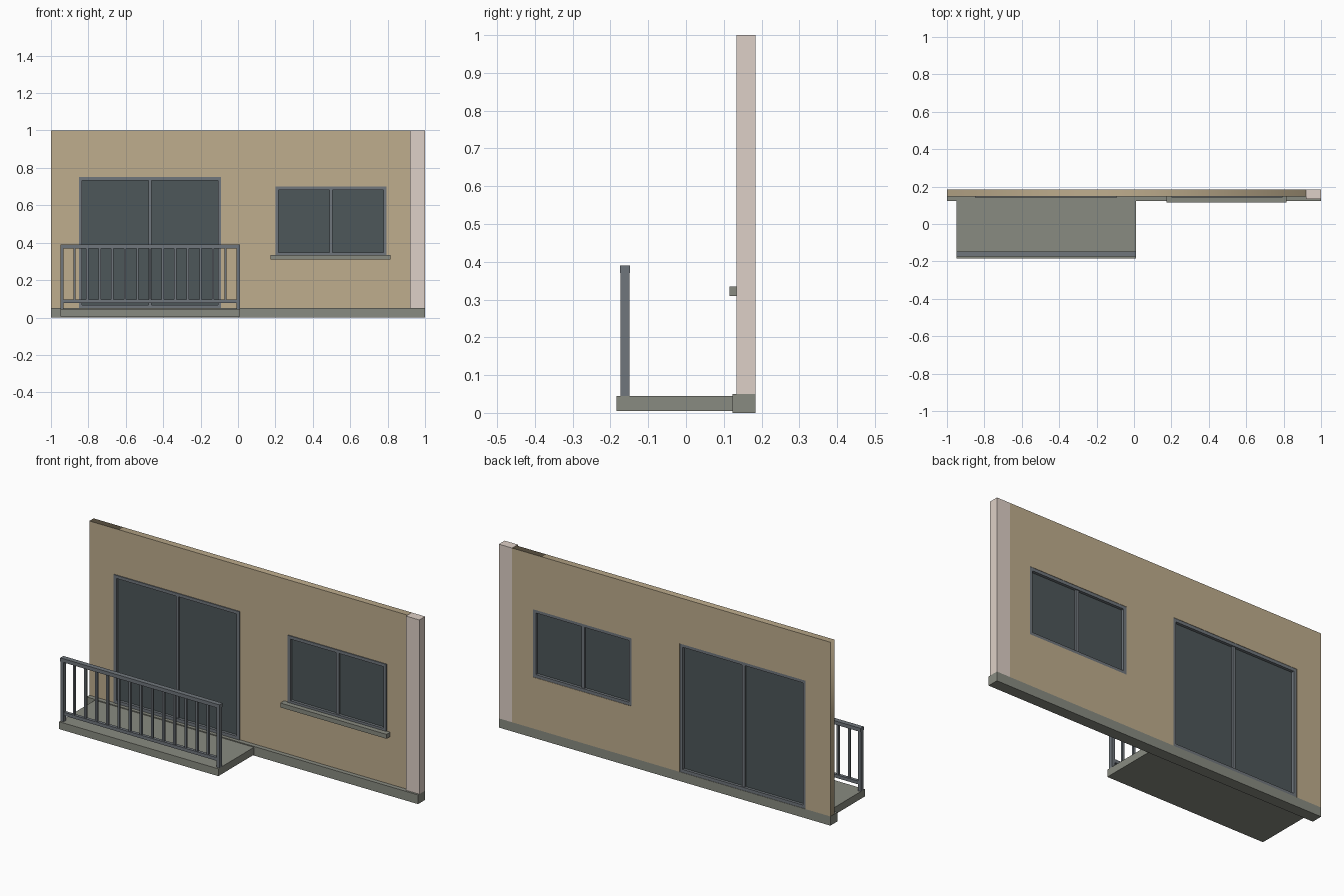
import bpy, bmesh
from mathutils import Vector

if "Cube" in bpy.data.objects:
    bpy.data.objects.remove(bpy.data.objects["Cube"])


def mat(name, r, g, b):
    m = bpy.data.materials.new(name)
    m.diffuse_color = (r, g, b, 1)
    m.use_nodes = True
    m.node_tree.nodes["Principled BSDF"].inputs["Base Color"].default_value = m.diffuse_color
    return m


PLASTER = mat("plaster", 0.52, 0.42, 0.27)
PALE = mat("pale_plaster", 0.73, 0.63, 0.57)
METAL = mat("grey_metal", 0.16, 0.18, 0.20)
GLASS = mat("dark_glass", 0.075, 0.095, 0.10)
STONE = mat("concrete", 0.25, 0.26, 0.22)


def boxes(name, material, *spans):
    """One object made of boxes, each given as x0, x1, y0, y1, z0, z1."""
    bm = bmesh.new()
    for x0, x1, y0, y1, z0, z1 in spans:
        vs = bmesh.ops.create_cube(bm, size=1)["verts"]
        bmesh.ops.scale(bm, vec=(x1 - x0, y1 - y0, z1 - z0), verts=vs)
        bmesh.ops.translate(bm, vec=Vector((x0 + x1, y0 + y1, z0 + z1)) / 2, verts=vs)
    me = bpy.data.meshes.new(name)
    bm.to_mesh(me)
    bm.free()
    me.materials.append(material)
    ob = bpy.data.objects.new(name, me)
    bpy.context.collection.objects.link(ob)
    return ob


def extruded(name, material, outlines, y0, y1):
    """Filled x-z outlines (inner ones are holes) extruded along y."""
    cu = bpy.data.curves.new(name, "CURVE")
    cu.dimensions = "2D"
    cu.fill_mode = "BOTH"
    cu.extrude = (y1 - y0) / 2
    for pts in outlines:
        sp = cu.splines.new("POLY")
        sp.points.add(len(pts) - 1)
        for p, (x, z) in zip(sp.points, pts):
            p.co = (x, z, 0, 1)
        sp.use_cyclic_u = True
    cu.materials.append(material)
    ob = bpy.data.objects.new(name, cu)
    ob.rotation_euler.x = 1.5707963
    ob.location.y = (y0 + y1) / 2
    bpy.context.collection.objects.link(ob)
    bpy.ops.object.select_all(action="DESELECT")
    ob.select_set(True)
    bpy.context.view_layer.objects.active = ob
    bpy.ops.object.convert(target="MESH")


def glazing(name, x0, x1, z0, z1, w=0.017):
    """Frame with central mullion and two panes."""
    ya, yb, xm = 0.142, 0.182, (x0 + x1) / 2
    boxes(name + "_frame", METAL,
          (x0, x0 + w, ya, yb, z0, z1), (x1 - w, x1, ya, yb, z0, z1),
          (x0 + w, x1 - w, ya, yb, z1 - w, z1), (x0 + w, x1 - w, ya, yb, z0, z0 + w),
          (xm - w / 2, xm + w / 2, ya + 0.005, yb - 0.005, z0 + w, z1 - w))
    for side, a, b in (("left", x0 + w, xm - w / 2), ("right", xm + w / 2, x1 - w)):
        boxes(f"{name}_{side}_pane", GLASS, (a, b, 0.157, 0.167, z0 + w, z1 - w))


# Wall with door notch and window opening
DX0, DX1, DZ = -0.85, -0.09, 0.75
WX0, WX1, WZ0, WZ1 = 0.20, 0.795, 0.33, 0.70
extruded("wall", PLASTER, [
    [(-1, 0.05), (DX0, 0.05), (DX0, DZ), (DX1, DZ), (DX1, 0.05), (0.92, 0.05), (0.92, 1), (-1, 1)],
    [(WX0, WZ0), (WX1, WZ0), (WX1, WZ1), (WX0, WZ1)]], 0.147, 0.184)
boxes("corner_pillar", PALE, (0.92, 1, 0.134, 0.184, 0.05, 1))
boxes("base_slab", STONE, (-1, 1, 0.123, 0.184, 0, 0.05))

# Door and window
glazing("balcony_door", DX0, DX1, 0.05, DZ)
glazing("window", WX0, WX1, WZ0, WZ1)
boxes("window_sill", STONE, (0.175, 0.815, 0.115, 0.15, 0.31, 0.334))

# Balcony floor
BX0, BX1 = -0.95, 0.01
boxes("balcony_slab", STONE, (BX0, BX1, -0.184, 0.123, 0.005, 0.045))

# Railing: rails, end posts, balusters
RY0, RY1, PW = -0.175, -0.148, 0.018
boxes("top_rail", METAL, (BX0, BX1, RY0, RY1, 0.37, 0.39))
boxes("bottom_rail", METAL, (BX0 + PW, BX1 - PW, RY0 + 0.005, RY1 - 0.005, 0.078, 0.096))
boxes("end_posts", METAL, *[(x, x + PW, RY0 + 0.002, RY1 - 0.002, 0.045, 0.37) for x in (BX0, BX1 - PW)])
step = (BX1 - BX0 - PW) / 14
yc = (RY0 + RY1) / 2
balusters = []
for i in range(1, 14):
    x = BX0 + PW / 2 + i * step
    balusters.append((x - 0.006, x + 0.006, yc - 0.006, yc + 0.006, 0.096, 0.37))
boxes("balusters", METAL, *balusters)
